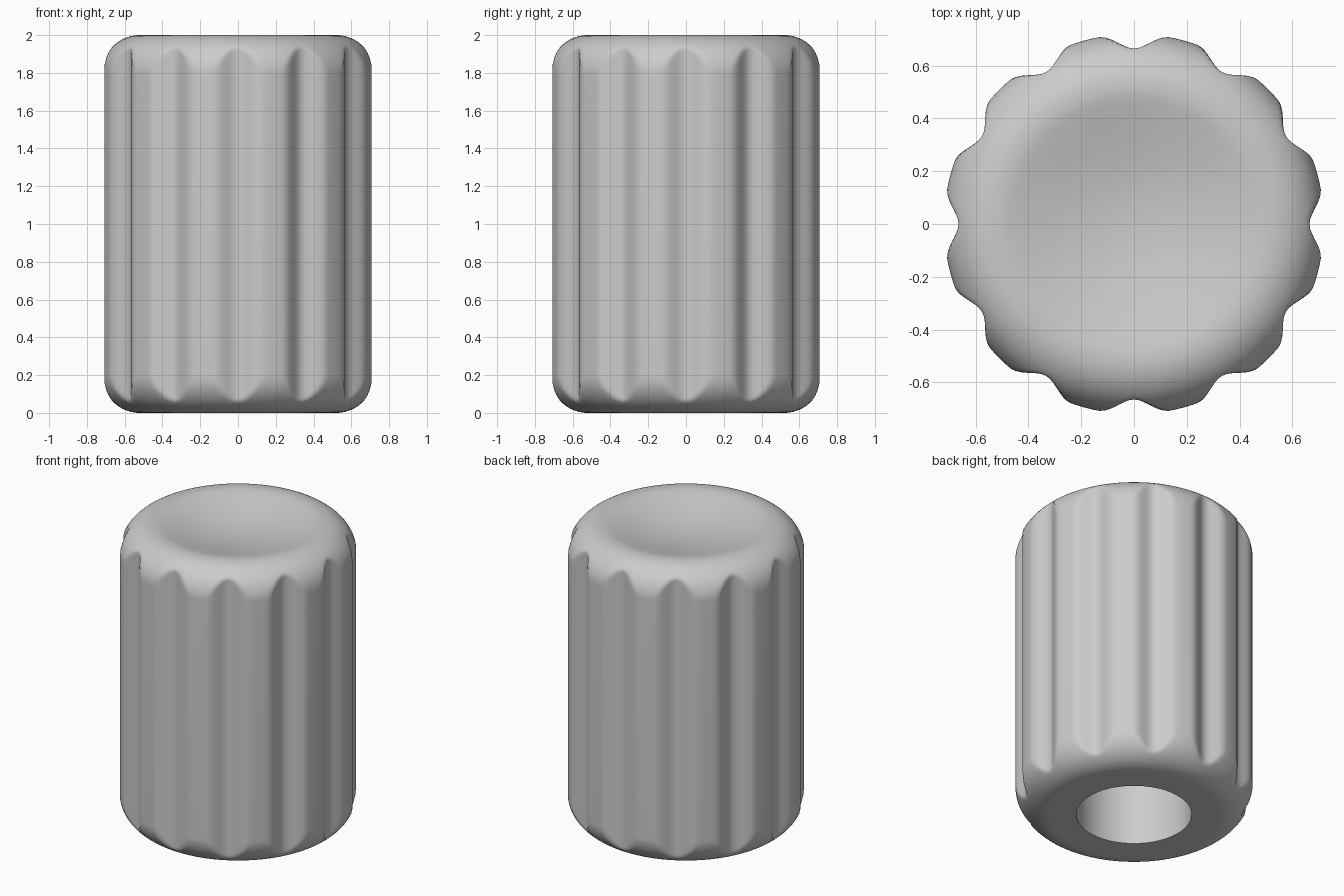
import bpy
import bmesh
from math import pi, cos, sin, radians

cube = bpy.data.objects.get("Cube")
if cube:
    bpy.data.objects.remove(cube, do_unlink=True)

RADIUS, HEIGHT, FILLET = 0.72, 2.0, 0.2
HOLE_RADIUS, HOLE_DEPTH = 0.35, 1.3
DISH_RADIUS, DISH_DEPTH = 0.5, 0.08
GROOVES, GROOVE_DEPTH, GROOVE_HALF = 12, 0.055, radians(11)
SEGMENTS, STEPS = 240, 20

grey = bpy.data.materials.new("grey plastic")
grey.use_nodes = True
colour = (0.6, 0.6, 0.6, 1)
grey.diffuse_color = colour
grey.node_tree.nodes["Principled BSDF"].inputs["Base Color"].default_value = colour


def grip_radius(angle):
    """Radius of the grooved outline at an angle."""
    pitch = 2 * pi / GROOVES
    offset = abs((angle + pitch / 2) % pitch - pitch / 2)
    if offset >= GROOVE_HALF:
        return RADIUS
    return RADIUS - GROOVE_DEPTH * (1 + cos(pi * offset / GROOVE_HALF)) / 2


def fillet(center_z, start):
    """Quarter-round profile points, from a starting angle upwards."""
    angles = [start + pi / 2 * i / STEPS for i in range(STEPS + 1)]
    return [(RADIUS - FILLET + FILLET * cos(a), center_z + FILLET * sin(a)) for a in angles]


# Profile: blind shaft hole, underside, rounded wall, dished top
profile = [(HOLE_RADIUS, HOLE_DEPTH), (HOLE_RADIUS, 0)]
profile += fillet(FILLET, -pi / 2)
profile += fillet(HEIGHT - FILLET, 0)
for i in range(STEPS):
    t = 1 - i / STEPS
    profile.append((DISH_RADIUS * t, HEIGHT - DISH_DEPTH * (1 - t * t) ** 1.3))

# Revolve the profile, pressing the grooves into the outer wall
bm = bmesh.new()
rings = []
for r, z in profile:
    ring = []
    for k in range(SEGMENTS):
        a = 2 * pi * k / SEGMENTS
        rad = min(r, grip_radius(a))
        ring.append(bm.verts.new((rad * cos(a), rad * sin(a), z)))
    rings.append(ring)
for low, high in zip(rings, rings[1:]):
    for k in range(SEGMENTS):
        n = (k + 1) % SEGMENTS
        bm.faces.new((low[k], low[n], high[n], high[k]))

# Close the hole's end and the dish's centre
bm.faces.new(rings[0][::-1])
tip = bm.verts.new((0, 0, HEIGHT - DISH_DEPTH))
for k in range(SEGMENTS):
    bm.faces.new((rings[-1][k], rings[-1][(k + 1) % SEGMENTS], tip))
bmesh.ops.recalc_face_normals(bm, faces=bm.faces)

mesh = bpy.data.meshes.new("knob_body")
bm.to_mesh(mesh)
bm.free()
mesh.materials.append(grey)
knob = bpy.data.objects.new("knob_body", mesh)
bpy.context.collection.objects.link(knob)

bpy.ops.object.select_all(action="DESELECT")
knob.select_set(True)
bpy.context.view_layer.objects.active = knob
bpy.ops.object.shade_smooth_by_angle(angle=radians(40))
